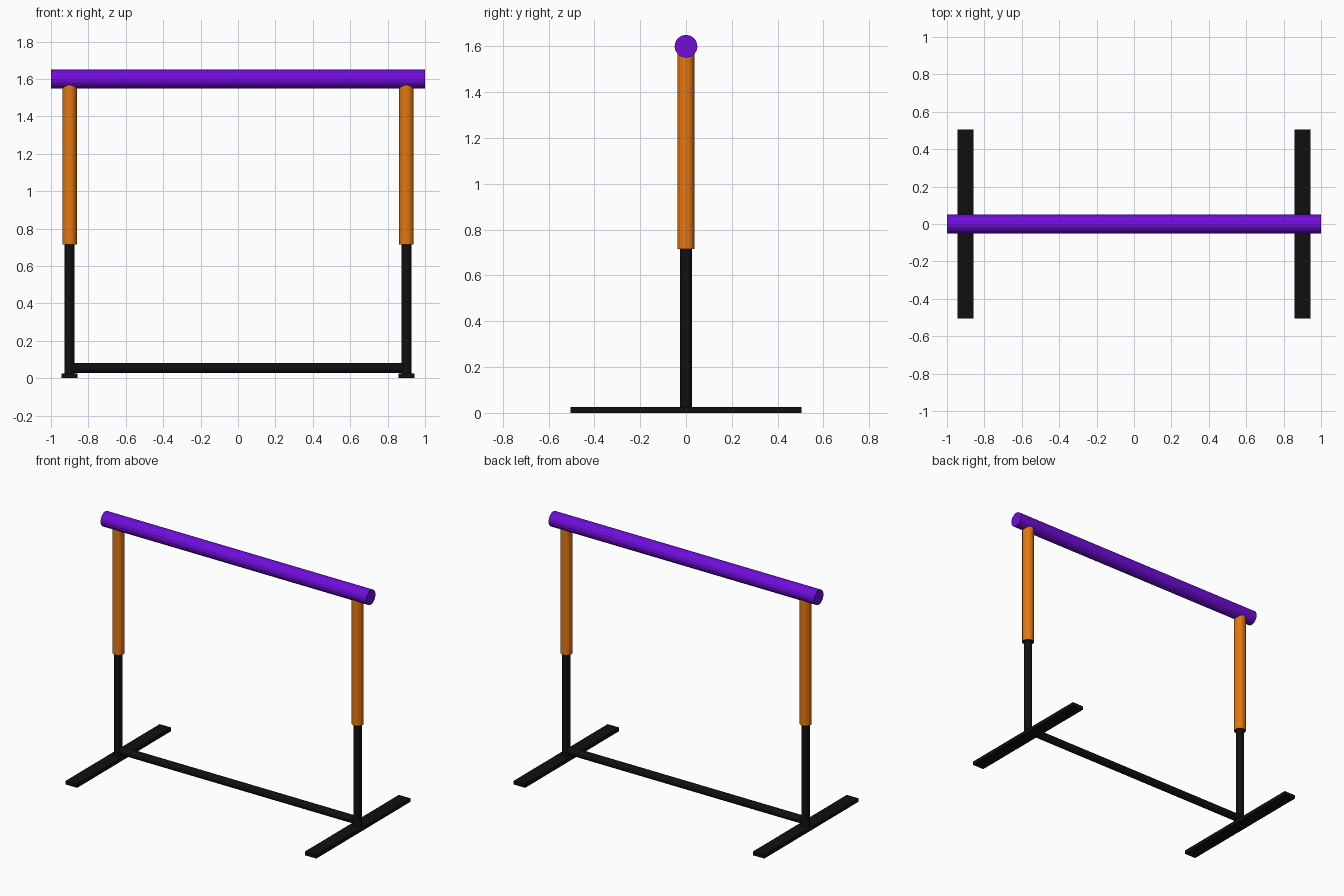
import bpy
import math

cube = bpy.data.objects.get("Cube")
if cube:
    bpy.data.objects.remove(cube, do_unlink=True)


def make_material(name, rgb):
    mat = bpy.data.materials.new(name)
    mat.use_nodes = True
    mat.diffuse_color = (*rgb, 1)
    mat.node_tree.nodes["Principled BSDF"].inputs["Base Color"].default_value = (*rgb, 1)
    return mat


black = make_material("black metal", (0.005, 0.005, 0.005))
orange = make_material("orange foam", (0.78, 0.19, 0.005))
purple = make_material("purple foam", (0.16, 0.004, 0.70))


def tube(name, mat, radius, length, location, along_x=False, sides=16):
    rotation = (0, math.pi / 2, 0) if along_x else (0, 0, 0)
    bpy.ops.mesh.primitive_cylinder_add(vertices=sides, radius=radius, depth=length,
                                        location=location, rotation=rotation)
    obj = bpy.context.object
    obj.name = name
    obj.data.materials.append(mat)
    return obj


# Padded top rail and low crossbar
tube("top_rail", purple, 0.05, 2.0, (0, 0, 1.6), along_x=True)
tube("crossbar", black, 0.026, 1.8, (0, 0, 0.055), along_x=True)

for side, x in (("left", 0.9), ("right", -0.9)):
    # Flat floor foot
    bpy.ops.mesh.primitive_cube_add(size=1, location=(x, 0, 0.0125))
    foot = bpy.context.object
    foot.name = side + "_foot"
    foot.scale = (0.086, 1.01, 0.025)
    foot.data.materials.append(black)

    # Upright post
    tube(side + "_post", black, 0.027, 1.48, (x, 0, 0.76))

    # Padded sleeve with a dark underside
    sleeve = tube(side + "_sleeve", orange, 0.038, 0.88, (x, 0, 1.155))
    sleeve.data.materials.append(black)
    for face in sleeve.data.polygons:
        if face.normal.z < -0.9:
            face.material_index = 1
